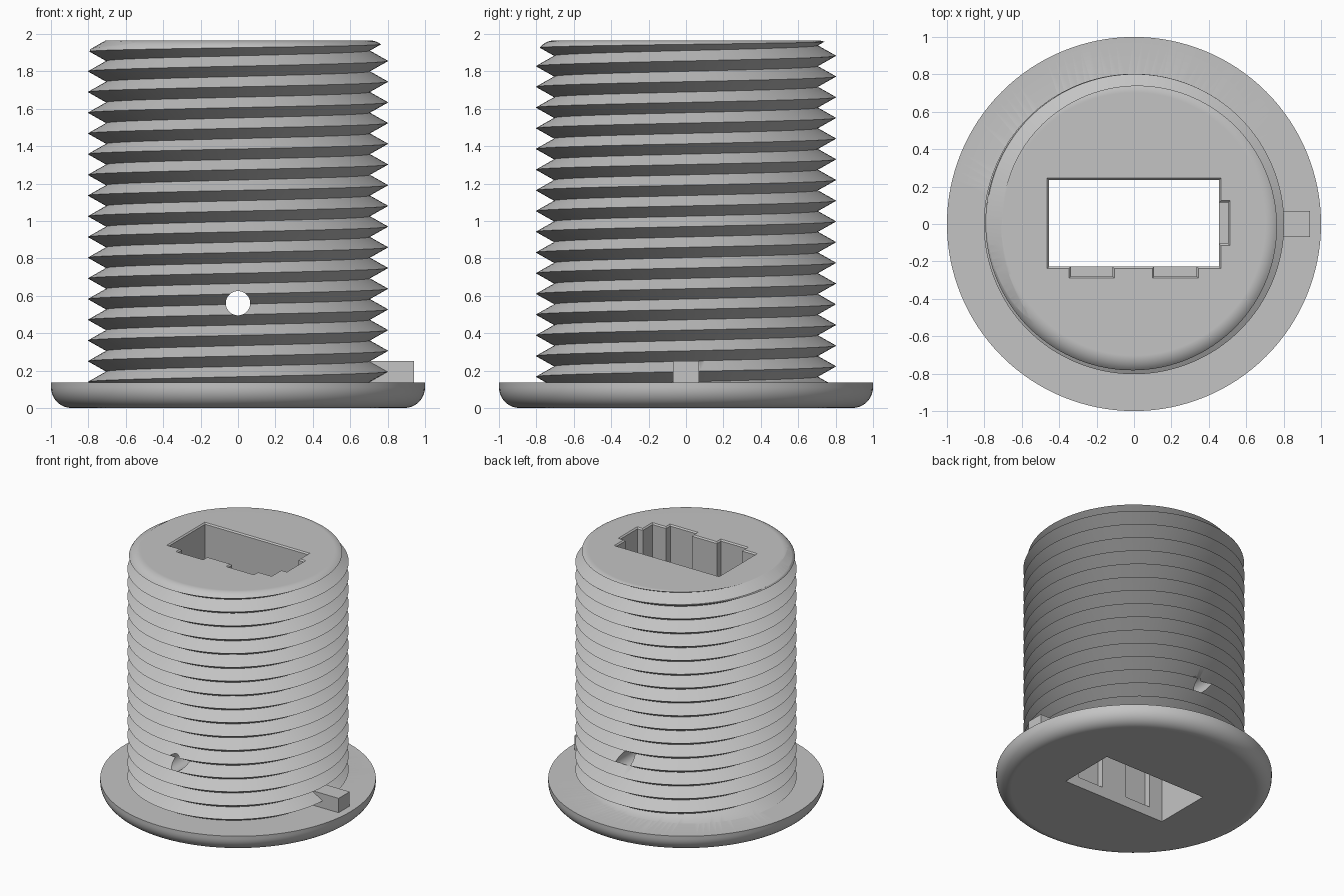
import bpy
import bmesh
from math import sin, cos, pi, radians
from mathutils import Vector, Matrix

if "Cube" in bpy.data.objects:
    bpy.data.objects.remove(bpy.data.objects["Cube"], do_unlink=True)

TOP = 1.965
FLANGE_TOP = 0.135
PITCH = 0.1107
CREST, ROOT = 0.803, 0.705
SEGMENTS = 128

grey = bpy.data.materials.new("plain grey")
grey.use_nodes = True
grey.diffuse_color = (0.55, 0.55, 0.55, 1)
grey.node_tree.nodes["Principled BSDF"].inputs["Base Color"].default_value = grey.diffuse_color


def finish(name, bm):
    """Turn a closed bmesh into a grey object."""
    bmesh.ops.remove_doubles(bm, verts=bm.verts, dist=1e-5)
    bmesh.ops.recalc_face_normals(bm, faces=bm.faces)
    mesh = bpy.data.meshes.new(name)
    bm.to_mesh(mesh)
    bm.free()
    mesh.materials.append(grey)
    obj = bpy.data.objects.new(name, mesh)
    bpy.context.collection.objects.link(obj)
    return obj


def lathe(name, profile):
    """Spin an (r, z) profile, starting and ending on the axis."""
    bm = bmesh.new()
    verts = [bm.verts.new((r, 0, z)) for r, z in profile]
    edges = [bm.edges.new(pair) for pair in zip(verts, verts[1:])]
    bmesh.ops.spin(bm, geom=verts + edges, cent=(0, 0, 0), axis=(0, 0, 1),
                   angle=2 * pi, steps=SEGMENTS, use_merge=True)
    return finish(name, bm)


def arc(r, z, radius, start, end, steps=9):
    angles = [radians(start + (end - start) * i / steps) for i in range(steps + 1)]
    return [(r + radius * cos(a), z + radius * sin(a)) for a in angles]


def prism(name, x0, x1, y0, y1, z0, z1, flare=0.0):
    """Box whose top edge opens outward by a small chamfer."""
    bm = bmesh.new()
    levels = [(z0, 0), (z1 - flare, 0), (z1 + flare, 2 * flare)] if flare else [(z0, 0), (z1, 0)]
    rings = [[bm.verts.new(p) for p in ((x0 - g, y0 - g, z), (x1 + g, y0 - g, z),
                                        (x1 + g, y1 + g, z), (x0 - g, y1 + g, z))]
             for z, g in levels]
    for low, high in zip(rings, rings[1:]):
        for i in range(4):
            k = (i + 1) % 4
            bm.faces.new((low[i], low[k], high[k], high[i]))
    bm.faces.new(rings[0])
    bm.faces.new(rings[-1])
    return finish(name, bm)


def helix(name, start, turns):
    """Right-handed V thread as one closed solid."""
    bm = bmesh.new()
    columns = []
    for i in range(SEGMENTS + 1):
        a = 2 * pi * i / SEGMENTS
        rise = start + PITCH * i / SEGMENTS
        columns.append([bm.verts.new(((CREST if j % 2 else ROOT) * cos(a),
                                      (CREST if j % 2 else ROOT) * sin(a),
                                      rise + j * PITCH / 2)) for j in range(2 * turns + 1)])
    for left, right in zip(columns, columns[1:]):
        for j in range(2 * turns):
            bm.faces.new((left[j], right[j], right[j + 1], left[j + 1]))
    bmesh.ops.remove_doubles(bm, verts=bm.verts, dist=1e-5)
    # Close both open ends with a fan
    low = bm.verts.new((0, 0, start))
    high = bm.verts.new((0, 0, start + (turns + 1) * PITCH))
    for edge in [e for e in bm.edges if e.is_boundary]:
        a, b = edge.verts
        bm.faces.new((a, b, low if a.co.z < 1 else high))
    return finish(name, bm)


def combine(target, tool, operation):
    mod = target.modifiers.new(operation.lower(), 'BOOLEAN')
    mod.operation = operation
    mod.solver = 'EXACT'
    mod.object = tool
    bpy.context.view_layer.objects.active = target
    bpy.ops.object.modifier_apply(modifier=mod.name)
    bpy.data.objects.remove(tool, do_unlink=True)


# Threaded barrel trimmed to a rounded top
body = helix("threaded_sleeve", 0.0286 - PITCH, 19)
envelope = lathe("envelope", [(0, 0.05), (0.9, 0.05), (0.9, 1.8), (0.8035, 1.8)]
                 + arc(0.7035, TOP - 0.1, 0.1, 0, 90) + [(0, TOP)])
combine(body, envelope, 'INTERSECT')

# Flange with a rounded lower edge, and the locating key
flange = lathe("flange", [(0, 0)] + arc(0.89, 0.11, 0.11, -90, 0)
               + [(1, FLANGE_TOP), (0, FLANGE_TOP)])
combine(body, flange, 'UNION')
combine(body, prism("key", 0.6, 0.94, -0.07, 0.07, 0.06, 0.25), 'UNION')

# Rectangular bore and its three blind grooves
CHAMFER = 0.01
combine(body, prism("bore", -0.455, 0.455, -0.228, 0.235, -0.1, TOP, CHAMFER), 'DIFFERENCE')
for x0, x1, y0, y1 in ((-0.338, -0.115, -0.28, 0), (0.108, 0.335, -0.28, 0),
                       (0, 0.503, -0.105, 0.115)):
    combine(body, prism("groove", x0, x1, y0, y1, 0.08, TOP, CHAMFER), 'DIFFERENCE')

# Round cross hole from front to back
bm = bmesh.new()
bmesh.ops.create_cone(bm, cap_ends=True, segments=48, radius1=0.065, radius2=0.065, depth=2.4,
                      matrix=Matrix.Translation(Vector((0, 0, 0.56))) @ Matrix.Rotation(pi / 2, 4, 'X'))
combine(body, finish("cross_hole", bm), 'DIFFERENCE')

# Smooth curves, crisp edges
bpy.ops.object.select_all(action='DESELECT')
body.select_set(True)
bpy.context.view_layer.objects.active = body
bpy.ops.object.shade_smooth_by_angle(angle=radians(30))
weighted = body.modifiers.new("weighted_normals", 'WEIGHTED_NORMAL')
weighted.keep_sharp = True
